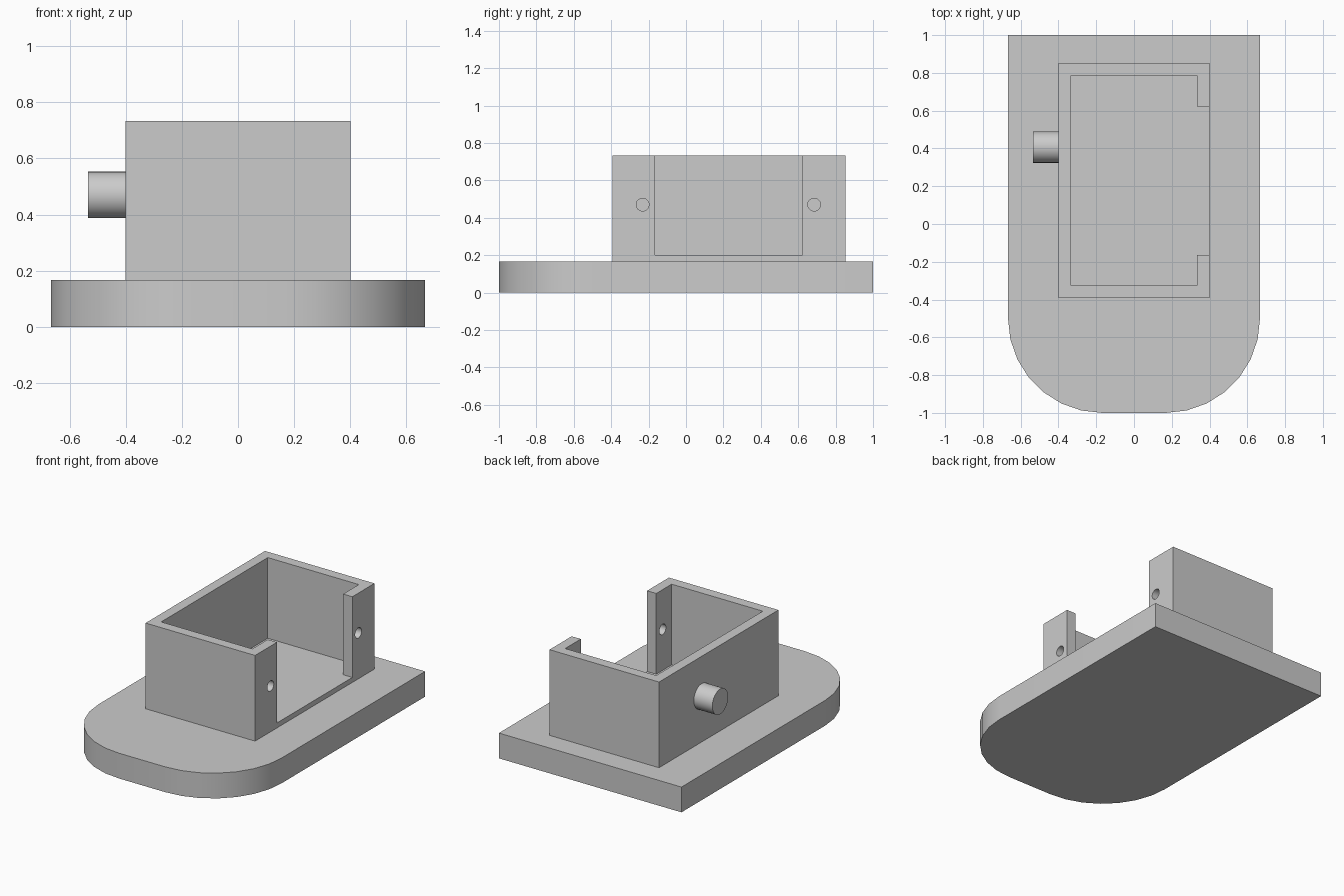
import bpy
import bmesh
from math import cos, sin, pi, radians
from mathutils import Matrix

if "Cube" in bpy.data.objects:
    bpy.data.objects.remove(bpy.data.objects["Cube"], do_unlink=True)

grey = bpy.data.materials.new("light_grey")
grey.use_nodes = True
grey.diffuse_color = (0.6, 0.6, 0.6, 1)
grey.node_tree.nodes["Principled BSDF"].inputs["Base Color"].default_value = (0.6, 0.6, 0.6, 1)


def finish(name, bm):
    bmesh.ops.recalc_face_normals(bm, faces=bm.faces)
    mesh = bpy.data.meshes.new(name)
    bm.to_mesh(mesh)
    bm.free()
    mesh.materials.append(grey)
    obj = bpy.data.objects.new(name, mesh)
    bpy.context.collection.objects.link(obj)
    return obj


def prism(name, outline, z0, z1):
    """Extrude an xy outline from z0 to z1."""
    bm = bmesh.new()
    face = bm.faces.new([bm.verts.new((x, y, z0)) for x, y in outline])
    top = bmesh.ops.extrude_face_region(bm, geom=[face])["geom"]
    verts = [v for v in top if isinstance(v, bmesh.types.BMVert)]
    bmesh.ops.translate(bm, vec=(0, 0, z1 - z0), verts=verts)
    return finish(name, bm)


def rod(name, x0, x1, y, z, radius):
    """Cylinder lying along x."""
    bm = bmesh.new()
    place = Matrix.Translation(((x0 + x1) / 2, y, z)) @ Matrix.Rotation(pi / 2, 4, "Y")
    bmesh.ops.create_cone(bm, cap_ends=True, segments=32, radius1=radius,
                          radius2=radius, depth=x1 - x0, matrix=place)
    return finish(name, bm)


def activate(obj):
    bpy.ops.object.select_all(action="DESELECT")
    obj.select_set(True)
    bpy.context.view_layer.objects.active = obj


def cut(obj, cutter):
    mod = obj.modifiers.new("cut", "BOOLEAN")
    mod.operation = "DIFFERENCE"
    mod.solver = "EXACT"
    mod.object = cutter
    activate(obj)
    bpy.ops.object.modifier_apply(modifier=mod.name)
    bpy.data.objects.remove(cutter, do_unlink=True)


def smooth(obj):
    activate(obj)
    bpy.ops.object.shade_smooth_by_angle(angle=radians(30))


# Base plate: square back, two large rounded front corners
half, base_top, corner, steps = 0.667, 0.167, 0.5, 7
arc = [(half - corner + corner * cos(a), -1 + corner - corner * sin(a))
       for a in (i * pi / 2 / steps for i in range(steps + 1))]
outline = [(half, 1)] + arc + [(-x, y) for x, y in reversed(arc)] + [(-half, 1)]
smooth(prism("base_plate", outline, 0, base_top))

# Open-topped housing with a wide doorway on its left side
front, back, side, wall = -0.393, 0.853, 0.4, 0.067
door_front, door_back, top = -0.165, 0.622, 0.733
housing = prism("housing", [(-side, front), (side, front), (side, back), (-side, back)],
                base_top, top)
inner, out = side - wall, side + 0.1
cavity = [(-inner, front + wall), (inner, front + wall), (inner, door_front),
          (out, door_front), (out, door_back), (inner, door_back),
          (inner, back - wall), (-inner, back - wall)]
cut(housing, prism("cavity_cutter", cavity, base_top + 0.033, top + 0.1))

# Screw holes through the door jambs
for y in (-0.232, 0.685):
    cut(housing, rod("hole_cutter", inner - 0.05, out, y, 0.47, 0.034))
smooth(housing)

# Round peg on the right wall
smooth(rod("side_peg", -0.535, -side, 0.407, 0.47, 0.083))
